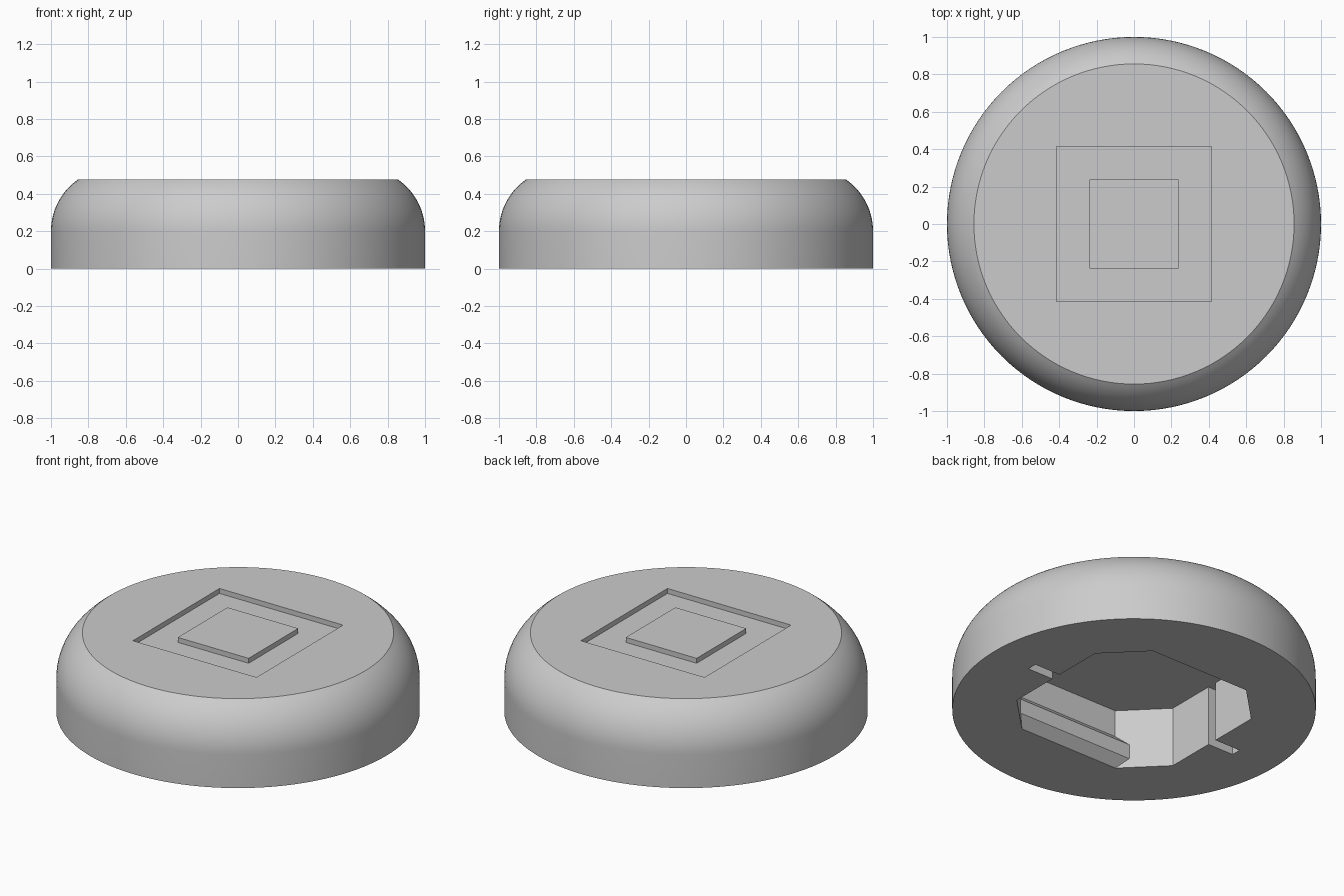
import bpy, bmesh, math
from mathutils import Matrix

if "Cube" in bpy.data.objects:
    bpy.data.objects.remove(bpy.data.objects["Cube"], do_unlink=True)

HEIGHT, TOP_RADIUS, SHOULDER = 0.476, 0.856, 0.2
POCKET_DEPTH, HALF, CORNER = 0.364, 0.56, 0.335

grey = bpy.data.materials.new("plain grey")
grey.use_nodes = True
grey.diffuse_color = (0.6, 0.6, 0.6, 1)
grey.node_tree.nodes["Principled BSDF"].inputs["Base Color"].default_value = grey.diffuse_color


def finish(name, bm):
    bmesh.ops.recalc_face_normals(bm, faces=bm.faces)
    mesh = bpy.data.meshes.new(name)
    bm.to_mesh(mesh)
    bm.free()
    mesh.materials.append(grey)
    obj = bpy.data.objects.new(name, mesh)
    bpy.context.collection.objects.link(obj)
    return obj


def prism(name, points, direction):
    """Extrude a closed outline of 3D points along a direction."""
    bm = bmesh.new()
    face = bm.faces.new([bm.verts.new(p) for p in points])
    result = bmesh.ops.extrude_face_region(bm, geom=[face], use_keep_orig=True)
    verts = [v for v in result["geom"] if isinstance(v, bmesh.types.BMVert)]
    bmesh.ops.translate(bm, verts=verts, vec=direction)
    return finish(name, bm)


def box(name, half_x, half_y, z0, z1):
    corners = [(-half_x, -half_y, z0), (half_x, -half_y, z0),
               (half_x, half_y, z0), (-half_x, half_y, z0)]
    return prism(name, corners, (0, 0, z1 - z0))


# Round body: straight wall, then a shoulder arc up to the flat top
rise, run = HEIGHT - SHOULDER, 1 - TOP_RADIUS
sweep = 2 * math.atan2(run, rise)
radius = rise / math.sin(sweep)
profile = [(0, 0), (1, 0)]
for i in range(15):
    a = sweep * i / 14
    profile.append((1 - radius * (1 - math.cos(a)), SHOULDER + radius * math.sin(a)))
profile.append((0, HEIGHT))

bm = bmesh.new()
verts = [bm.verts.new((x, 0, z)) for x, z in profile]
edges = [bm.edges.new(pair) for pair in zip(verts, verts[1:])]
bmesh.ops.spin(bm, geom=verts + edges, cent=(0, 0, 0), axis=(0, 0, 1),
               angle=math.tau, steps=128, use_duplicate=False)
bmesh.ops.remove_doubles(bm, verts=bm.verts, dist=1e-4)
body = finish("body", bm)

# Cutters: eight-sided underside pocket, thin side slots, square top recess
octagon = []
for sx, sy in ((1, 1), (-1, 1), (-1, -1), (1, -1)):
    pair = [(sx * HALF, sy * CORNER, -0.1), (sx * CORNER, sy * HALF, -0.1)]
    octagon += pair if sx * sy > 0 else pair[::-1]
cutters = [
    prism("pocket_cutter", octagon, (0, 0, POCKET_DEPTH + 0.1)),
    box("slot_cutter", 0.733, 0.03, -0.1, POCKET_DEPTH),
    box("recess_cutter", 0.415, 0.415, HEIGHT - 0.03, HEIGHT + 0.1),
]
bpy.context.view_layer.objects.active = body
for cutter in cutters:
    mod = body.modifiers.new(cutter.name, "BOOLEAN")
    mod.operation, mod.solver, mod.object = "DIFFERENCE", "EXACT", cutter
    bpy.ops.object.modifier_apply(modifier=mod.name)
    bpy.data.objects.remove(cutter, do_unlink=True)

bpy.ops.object.select_all(action="DESELECT")
body.select_set(True)
bpy.ops.object.shade_smooth_by_angle(angle=math.radians(25))

# Raised square in the middle of the top recess
box("center_pad", 0.238, 0.238, HEIGHT - 0.05, HEIGHT)

# Bevelled retaining ridges along two opposite pocket walls
section = [(HALF, 0.001), (0.505, 0.056), (0.505, 0.145), (HALF, 0.2)]
for name, side in (("front_ridge", -1), ("back_ridge", 1)):
    prism(name, [(-0.44, side * y, z) for y, z in section], (0.88, 0, 0))
